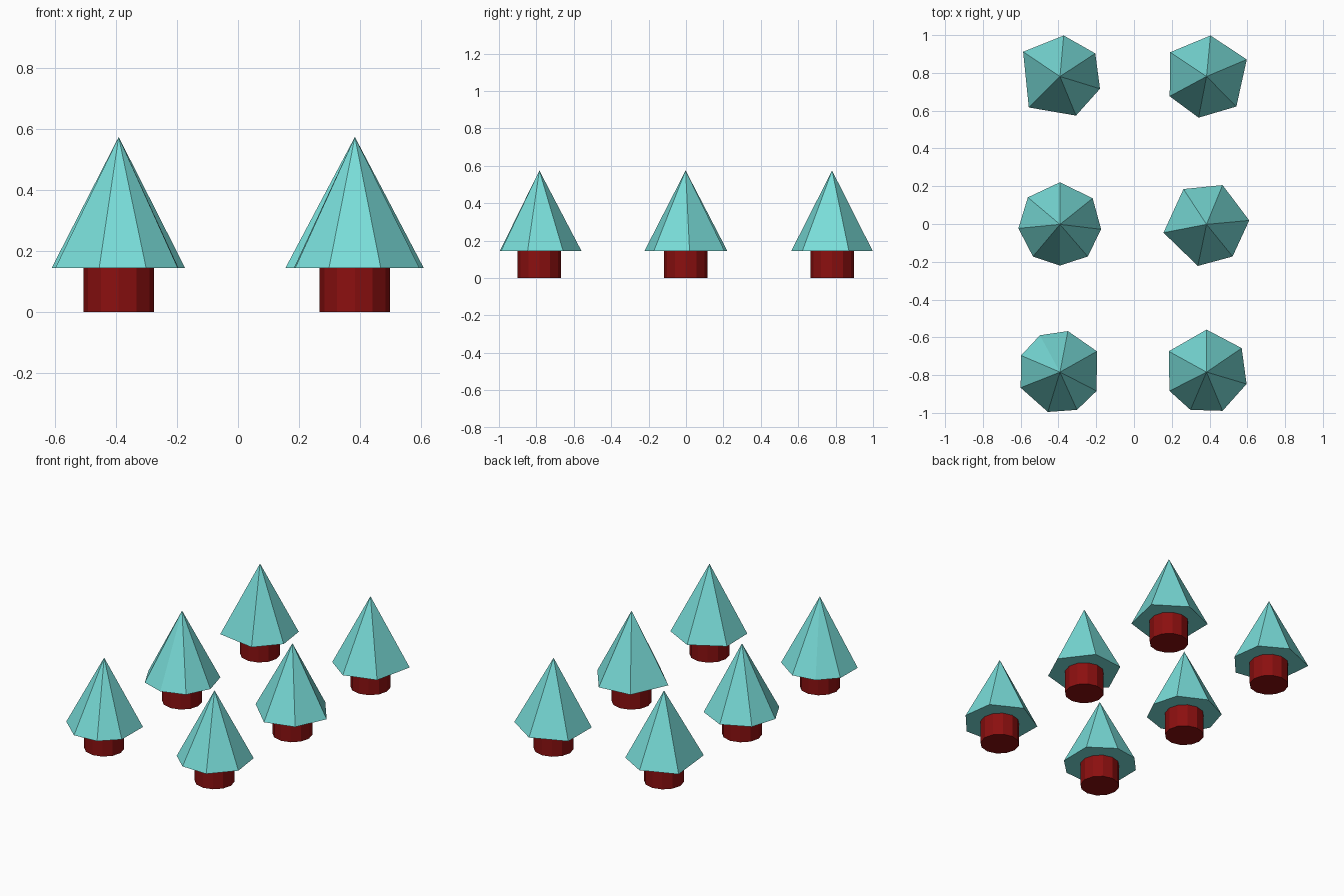
import bpy, bmesh
from mathutils import Vector

if "Cube" in bpy.data.objects:
    bpy.data.objects.remove(bpy.data.objects["Cube"])

TRUNK_R, TRUNK_H, TOP_Z = 0.116, 0.145, 0.575


def material(name, colour):
    m = bpy.data.materials.new(name)
    m.diffuse_color = colour
    m.use_nodes = True
    m.node_tree.nodes["Principled BSDF"].inputs["Base Color"].default_value = m.diffuse_color
    return m


leaf = material("leaf", (0.19, 0.72, 0.69, 1))
bark = material("bark", (0.26, 0.005, 0.005, 1))


def trunk(name, x, y):
    bpy.ops.mesh.primitive_cylinder_add(vertices=12, radius=TRUNK_R, depth=TRUNK_H,
                                        location=(x, y, TRUNK_H / 2))
    bpy.context.object.name = name
    bpy.context.object.data.materials.append(bark)


def crown(name, x, y, outline):
    # Irregular pyramid: closed base outline joined to one apex
    bm = bmesh.new()
    ring = [bm.verts.new((px, py, TRUNK_H)) for px, py in outline]
    apex = bm.verts.new((0, 0, TOP_Z))
    bm.faces.new(ring)
    for a, b in zip(ring, ring[1:] + ring[:1]):
        bm.faces.new((a, b, apex))
    bmesh.ops.recalc_face_normals(bm, faces=bm.faces)
    mesh = bpy.data.meshes.new(name)
    bm.to_mesh(mesh)
    bm.free()
    mesh.materials.append(leaf)
    ob = bpy.data.objects.new(name, mesh)
    ob.location = Vector((x, y, 0))
    bpy.context.collection.objects.link(ob)


# Hand-cut crown outlines, relative to each trunk centre
L, R = -0.392, 0.384
FRONT, MID, BACK = -0.784, -0.002, 0.781
trees = {
    "back_left": (L, BACK, [(.02, .217), (.187, .122), (.212, -.065), (.085, -.207),
                            (-.165, -.164), (-.195, .131)]),
    "back_right": (R, BACK, [(.021, .217), (.213, .09), (.158, -.159), (-.042, -.218),
                             (-.195, -.105), (-.193, .128)]),
    "middle_left": (L, MID, [(0, .223), (.173, .138), (.218, -.026), (.147, -.17),
                             (0, -.218), (-.143, -.17), (-.22, -.021), (-.17, .143)]),
    "middle_right": (R, MID, [(.085, .208), (.226, .021), (.138, -.17), (-.046, -.22),
                              (-.228, -.044), (-.122, .187)]),
    "front_left": (L, FRONT, [(.042, .217), (.196, .11), (.194, -.1), (.09, -.2),
                              (-.064, -.211), (-.208, -.083), (-.206, .088), (-.106, .195)]),
    "front_right": (R, FRONT, [(0, .225), (.186, .127), (.212, -.063), (.085, -.205),
                               (-.085, -.2), (-.196, -.1), (-.2, .11)]),
}
for label, (x, y, outline) in trees.items():
    trunk(label + "_trunk", x, y)
    crown(label + "_crown", x, y, outline)
